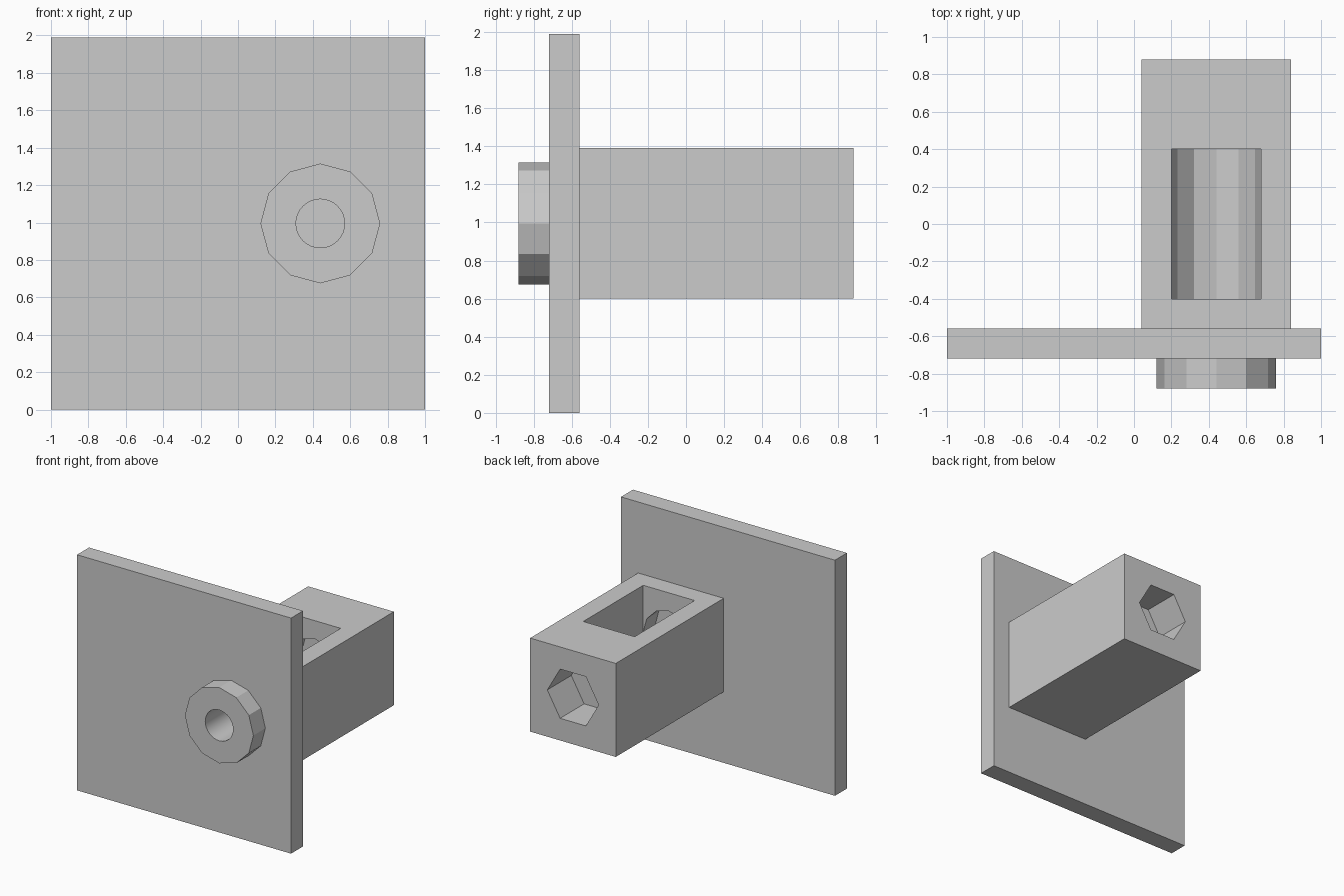
import bpy
import math
from mathutils import Vector

if "Cube" in bpy.data.objects:
    bpy.data.objects.remove(bpy.data.objects["Cube"])

AXIS_X, AXIS_Z = 0.44, 0.995  # shared centre line of boss, bore and block

grey = bpy.data.materials.new("plain grey")
grey.use_nodes = True
grey.diffuse_color = (0.6, 0.6, 0.6, 1)
grey.node_tree.nodes["Principled BSDF"].inputs["Base Color"].default_value = (0.6, 0.6, 0.6, 1)


def box(name, low, high):
    low, high = Vector(low), Vector(high)
    bpy.ops.mesh.primitive_cube_add(size=1, location=(low + high) / 2)
    ob = bpy.context.object
    ob.name = name
    ob.scale = high - low
    bpy.ops.object.transform_apply(location=False, rotation=False, scale=True)
    ob.data.materials.append(grey)
    return ob


def prism(name, sides, radius, y0, y1):
    """Regular prism along y on the centre line, with a corner pointing to +x."""
    bpy.ops.mesh.primitive_cylinder_add(
        vertices=sides, radius=radius, depth=y1 - y0,
        location=(AXIS_X, (y0 + y1) / 2, AXIS_Z), rotation=(math.pi / 2, 0, 0))
    ob = bpy.context.object
    ob.name = name
    # The primitive starts with a corner on its own y axis
    turn = math.pi / 2
    for v in ob.data.vertices:
        x, y = v.co.x, v.co.y
        v.co.x = x * math.cos(turn) - y * math.sin(turn)
        v.co.y = x * math.sin(turn) + y * math.cos(turn)
    bpy.ops.object.transform_apply(location=False, rotation=True, scale=False)
    ob.data.materials.append(grey)
    return ob


def cut(target, cutters):
    bpy.context.view_layer.objects.active = target
    for cutter in cutters:
        mod = target.modifiers.new("cut", "BOOLEAN")
        mod.operation = "DIFFERENCE"
        mod.solver = "EXACT"
        mod.object = cutter
        bpy.ops.object.modifier_apply(modifier=mod.name)


# Parts
plate = box("mounting_plate", (-1, -0.72, 0), (1, -0.56, 1.99))
boss = prism("front_boss", 12, 0.32, -0.88, -0.72)
block = box("hollow_block", (0.04, -0.56, 0.6), (0.84, 0.88, 1.39))

# Round shaft hole through the boss and plate
shaft = prism("shaft_cutter", 32, 0.13, -1, -0.5)
cut(plate, [shaft])
cut(boss, [shaft])

# Faceted bore, hexagonal rear socket and open top window in the block
bore = prism("bore_cutter", 12, 0.24, -0.6, 0.56)
socket = prism("socket_cutter", 6, 0.24, 0.56, 1)
window = box("window_cutter", (AXIS_X - 0.24, -0.4, AXIS_Z), (AXIS_X + 0.24, 0.4, 1.5))
cut(block, [bore, socket, window])

for cutter in (shaft, bore, socket, window):
    bpy.data.objects.remove(cutter)

# Smooth only the round hole; keep the facets crisp
for part in (plate, boss, block):
    bpy.ops.object.select_all(action="DESELECT")
    part.select_set(True)
    bpy.context.view_layer.objects.active = part
    bpy.ops.object.shade_smooth_by_angle(angle=math.radians(20))
